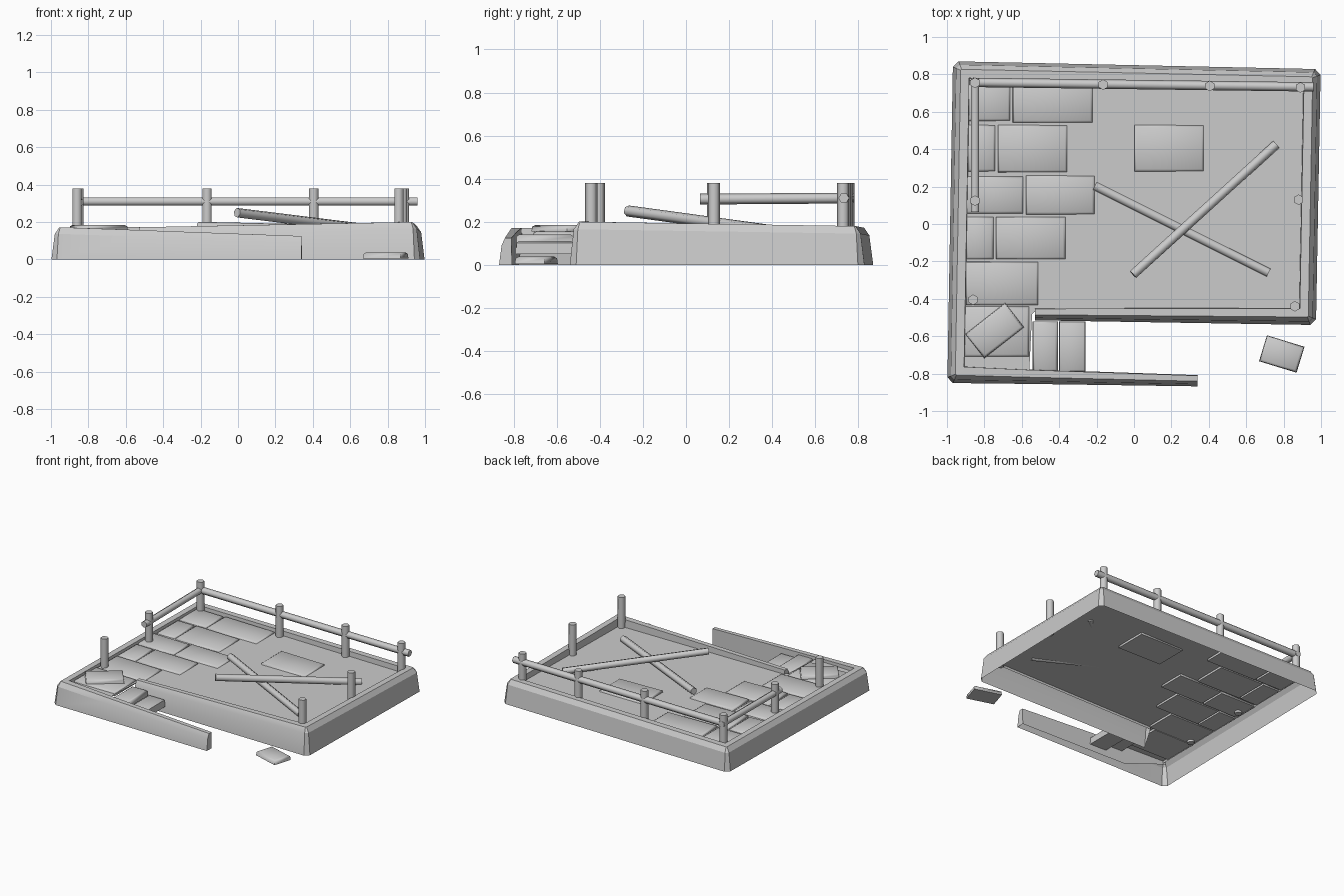
import bpy, bmesh, math
from mathutils import Vector, Matrix

if "Cube" in bpy.data.objects:
    bpy.data.objects.remove(bpy.data.objects["Cube"])

FLOOR = 0.14


def make(name, verts, faces, smooth=None):
    me = bpy.data.meshes.new(name)
    me.from_pydata([tuple(v) for v in verts], [], faces)
    me.update()
    ob = bpy.data.objects.new(name, me)
    bpy.context.collection.objects.link(ob)
    if smooth:
        bpy.ops.object.select_all(action='DESELECT')
        ob.select_set(True)
        bpy.context.view_layer.objects.active = ob
        bpy.ops.object.shade_smooth_by_angle(angle=math.radians(smooth))
    return ob


def pole(name, a, b, r, sides=6):
    a, b = Vector(a), Vector(b)
    bm = bmesh.new()
    bmesh.ops.create_cone(bm, cap_ends=True, segments=sides, radius1=r, radius2=r, depth=(b - a).length)
    rot = Vector((0, 0, 1)).rotation_difference(b - a).to_matrix().to_4x4()
    bm.transform(Matrix.Translation((a + b) / 2) @ rot)
    me = bpy.data.meshes.new(name)
    bm.to_mesh(me)
    bm.free()
    ob = bpy.data.objects.new(name, me)
    bpy.context.collection.objects.link(ob)
    bpy.ops.object.select_all(action='DESELECT')
    ob.select_set(True)
    bpy.context.view_layer.objects.active = ob
    bpy.ops.object.shade_smooth_by_angle(angle=math.radians(65))


def slab(name, cx, cy, sx, sy, z0, z1, ang=0, tilt=0):
    # stone with slightly chamfered top edge
    vs = []
    for z, ins in ((z0, 0), (z1 - 0.008, 0.003), (z1, 0.014)):
        for ux, uy in ((-1, -1), (1, -1), (1, 1), (-1, 1)):
            x, y = ux * (sx / 2 - ins), uy * (sy / 2 - ins)
            p = Matrix.Rotation(math.radians(ang), 3, 'Z') @ Vector((x, y, 0))
            vs.append((cx + p.x, cy + p.y, z + tilt * x))
    fs = [(3, 2, 1, 0), (8, 9, 10, 11)]
    for k in (0, 4):
        fs += [(k + i, k + (i + 1) % 4, k + 4 + (i + 1) % 4, k + 4 + i) for i in range(4)]
    make(name, vs, fs, 50)


# curb: x, y, height, inner bottom height, width scale
corners = [(-0.53, -0.515, .172, .12, 0.7), (0.973, -0.54, .2, .12, 1), (0.998, 0.828, .18, .12, 1),
           (-0.968, 0.87, .172, .12, 1), (-0.998, -0.85, .172, .12, 1),
           (-0.56, -0.855, .158, .0, .85), (0.34, -0.868, .125, .0, .65)]
path = []
for i, c in enumerate(corners):
    if 1 <= i <= 4:
        p = Vector(c[:2])
        for q, t in ((corners[i - 1], 1), (corners[i + 1], 1)):
            d = (Vector(q[:2]) - p).normalized()
            path.append((p + d * 0.03, c[2:]))
    else:
        path.append((Vector(c[:2]), c[2:]))


def offset(i, d):
    # mitred inward offset along the path
    p = path[i][0]
    ns = []
    for a, b in ((i - 1, i), (i, i + 1)):
        if a >= 0 and b < len(path):
            e = (path[b][0] - path[a][0]).normalized()
            ns.append(Vector((-e.y, e.x)))
    m = sum(ns, Vector((0, 0))).normalized()
    return p + m * (d / m.dot(ns[0]))


verts, faces, inner = [], [], []
for i, (p, (h, low, w)) in enumerate(path):
    for d, z in ((0, 0), (0.018, h - 0.035), (0.042, h), (0.088, h), (0.092, low)):
        q = offset(i, d * w)
        verts.append((q.x, q.y, z))
    inner.append(offset(i, 0.085 * w))
for i in range(len(path) - 1):
    for k in range(4):
        a, b = i * 5 + k, i * 5 + 5 + k
        faces.append((a, b, b + 1, a + 1))
n = len(verts)
faces += [(0, 1, 2, 3, 4), (n - 1, n - 2, n - 3, n - 4, n - 5)]
make("stone_curb", verts, faces, 25)

# floor sheet, running into the broken corner
outline = inner[:9] + [Vector((-0.56, -0.79)), Vector((-0.545, -0.48))]
make("floor", [(p.x, p.y, FLOOR) for p in outline], [tuple(range(len(outline)))])

# paving stones
paving = [(-.89, -.66, .55, .77), (-.65, -.22, .54, .77), (-.89, -.74, .28, .53), (-.73, -.355, .275, .53),
          (-.90, -.59, .055, .255), (-.58, -.21, .05, .26), (-.90, -.75, -.19, .04), (-.74, -.365, -.19, .04),
          (-.90, -.51, -.435, -.20), (-.91, -.56, -.71, -.44), (0, .375, .28, .53)]
for i, (x0, x1, y0, y1) in enumerate(paving):
    slab(f"paving_stone_{i}", (x0 + x1) / 2, (y0 + y1) / 2, x1 - x0, y1 - y0, 0.125, 0.156, 0, -0.015)
slab("step_upper", -.475, -.655, .135, .27, .095, .14)
slab("step_lower", -.33, -.655, .14, .27, .05, .11)
slab("loose_stone_top", -.745, -.57, .27, .165, .155, .185, 38)
slab("loose_stone_ground", .79, -.695, .21, .145, 0.004, .038, -17)

# fence posts
for i, (x, y) in enumerate([(-.85, .755), (-.165, .745), (.405, .738), (.89, .73), (.88, .13),
                            (.86, -.44), (-.86, -.405), (-.85, .125)]):
    pole(f"fence_post_{i}", (x, y, .11), (x, y, .38), .028)

# rails and fallen rails
pole("back_rail", (-.86, .757, .31), (.96, .733, .31), .025)
pole("left_rail", (-.85, .065, .305), (-.85, .78, .31), .025)
pole("fallen_rail_lower", (-.21, .205, .175), (.72, -.26, .155), .026)
pole("fallen_rail_upper", (-.005, -.27, .25), (.76, .425, .155), .026)
